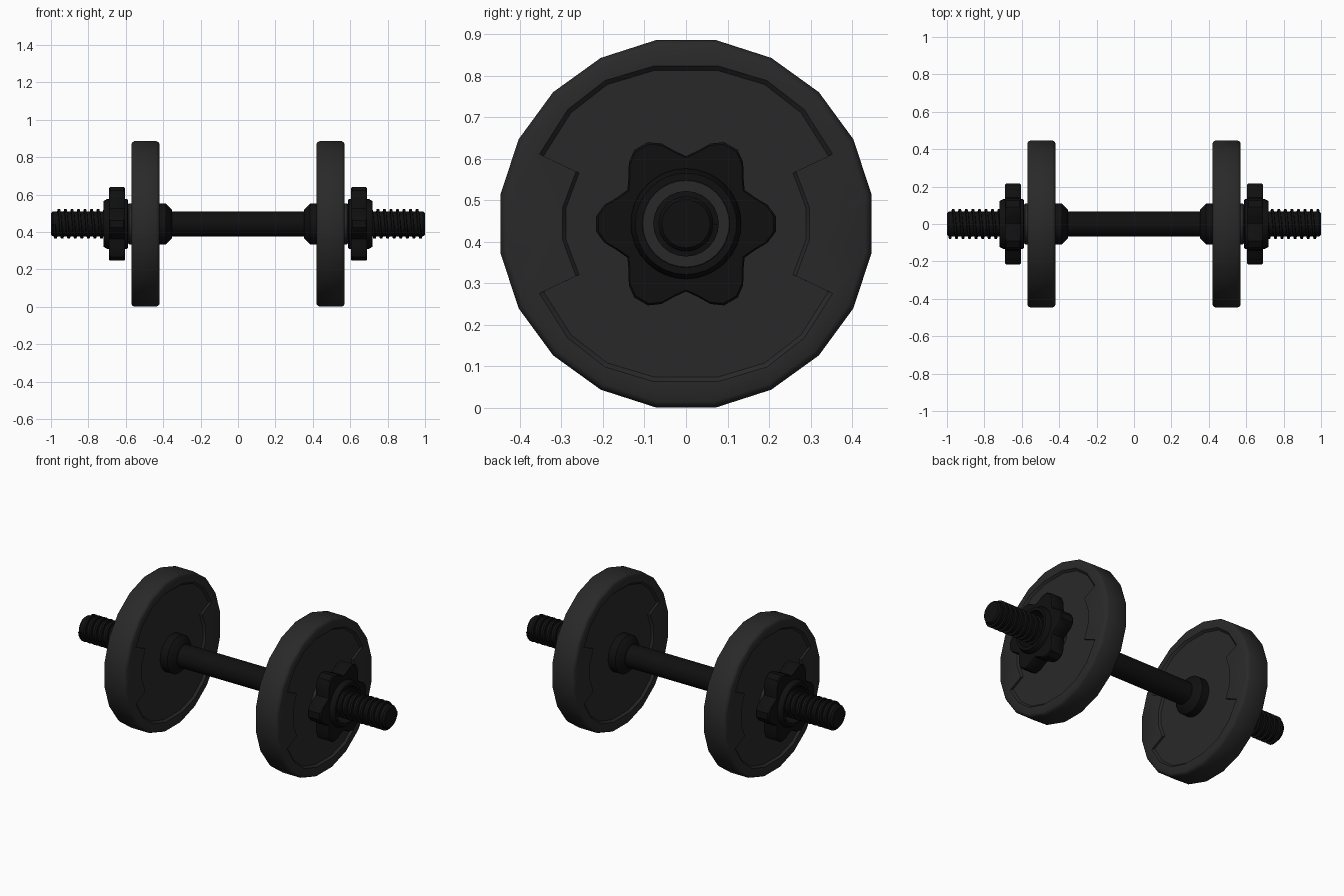
import bpy, bmesh
from math import sin, cos, pi, radians

if "Cube" in bpy.data.objects:
    bpy.data.objects.remove(bpy.data.objects["Cube"])

ZC = 0.443  # height of the bar axis


def material(name, v):
    m = bpy.data.materials.new(name)
    m.diffuse_color = (v, v, v, 1)
    m.use_nodes = True
    m.node_tree.nodes["Principled BSDF"].inputs["Base Color"].default_value = m.diffuse_color
    return m


IRON = material("plate_grey", 0.022)
BLACK = material("bar_black", 0.005)


def finish(bm, name, mat, flip=False, angle=35):
    bmesh.ops.recalc_face_normals(bm, faces=bm.faces)
    me = bpy.data.meshes.new(name)
    bm.to_mesh(me)
    bm.free()
    me.materials.append(mat)
    me.shade_smooth()
    me.set_sharp_from_angle(angle=radians(angle))
    ob = bpy.data.objects.new(name, me)
    bpy.context.collection.objects.link(ob)
    ob.location.z = ZC
    if flip:
        ob.rotation_euler.z = pi
    return ob


def ring(bm, x, pts):
    return [bm.verts.new((x, y, z)) for y, z in pts]


def skin(bm, a, b):
    n = len(a)
    for i in range(n):
        bm.faces.new((a[i], a[(i + 1) % n], b[(i + 1) % n], b[i]))


def circle(r, n, phase=0.0, zs=1.0):
    return [(r * cos(phase + 2 * pi * i / n), zs * r * sin(phase + 2 * pi * i / n)) for i in range(n)]


def lathe(bm, profile, n=32, closed=False):
    rings = [ring(bm, x, circle(r, n)) for x, r in profile]
    for a, b in zip(rings, rings[1:]):
        skin(bm, a, b)
    if closed:
        skin(bm, rings[-1], rings[0])
    else:
        bm.faces.new(rings[0])
        bm.faces.new(rings[-1])


def loop_edges(bm, vs):
    out = []
    for i, v in enumerate(vs):
        w = vs[(i + 1) % len(vs)]
        out.append(bm.edges.get((v, w)) or bm.edges.new((v, w)))
    return out


# Recess outline: one quadrant mirrored four ways, notched at the sides
Q = [(.297, .04), (.265, .126), (.353, .168), (.285, .275), (.195, .345), (.078, .38)]
half = Q + [(-y, z) for y, z in reversed(Q)]
RECESS = half + [(-y, -z) for y, z in half]


def plate(side):
    bm = bmesh.new()
    prof = [(-.075, .437), (-.070, .446), (-.058, .4525), (.058, .4525), (.070, .446), (.075, .437)]
    rings = [ring(bm, .495 + x, circle(r, 20, radians(9), .991)) for x, r in prof]
    for a, b in zip(rings, rings[1:]):
        skin(bm, a, b)
    for outer, x, d in ((rings[0], .42, .012), (rings[-1], .57, -.012)):
        lip = ring(bm, x, RECESS)
        floor = ring(bm, x + d, [(y * .972, z * .972) for y, z in RECESS])
        bmesh.ops.triangle_fill(bm, use_beauty=True, use_dissolve=False,
                                edges=loop_edges(bm, outer) + loop_edges(bm, lip))
        skin(bm, lip, floor)
        bm.faces.new(floor)
    # central boss behind the nut
    lathe(bm, [(.55, .11), (.582, .11), (.588, .104)])
    return finish(bm, "weight_plate", IRON, side < 0)


def nut(side):
    # hollow hub
    bm = bmesh.new()
    lathe(bm, [(.587, .105), (.587, .125), (.593, .133), (.70, .133), (.72, .122), (.72, .105)], closed=True)
    finish(bm, "nut_hub", BLACK, side < 0)
    # six-lobed grip
    bm = bmesh.new()
    lobe = [(-30, .163), (-21, .178), (-13, .202), (-5, .217), (5, .217), (13, .202), (21, .178)]
    star = [(r * cos(radians(60 * k + a)), r * sin(radians(60 * k + a))) for k in range(6) for a, r in lobe]
    hole = circle(.106, len(star), radians(-30))
    loops = [ring(bm, x, [(y * s, z * s) for y, z in star])
             for x, s in ((.605, .975), (.611, 1), (.684, 1), (.69, .975))]
    loops = [ring(bm, .605, hole)] + loops + [ring(bm, .69, hole)]
    for a, b in zip(loops, loops[1:]):
        skin(bm, a, b)
    skin(bm, loops[-1], loops[0])
    finish(bm, "nut_grip", BLACK, side < 0)


def thread(side):
    # helical ridge swept around the bar end
    bm = bmesh.new()
    n, pitch, start, turns = 24, .035, .59, 11
    prev = first = None
    for i in range(n * turns + 1):
        a, x = 2 * pi * i / n, start + pitch * i / n
        sec = [bm.verts.new((x + dx, r * cos(a), r * sin(a)))
               for dx, r in ((0, .06), (.003, .079), (.015, .079), (.018, .06))]
        if prev:
            skin(bm, prev, sec)
        first = first or sec
        prev = sec
    bm.faces.new(first)
    bm.faces.new(prev)
    finish(bm, "bar_thread", BLACK, side < 0)


def collar(side):
    bm = bmesh.new()
    lathe(bm, [(.352, .068), (.354, .078), (.386, .11), (.435, .11)])
    finish(bm, "bar_collar", BLACK, side < 0)


# Bar with chamfered ends
bm = bmesh.new()
lathe(bm, [(-1, .058), (-.99, .066), (.99, .066), (1, .058)])
finish(bm, "bar", BLACK)

for s in (1, -1):
    plate(s)
    nut(s)
    thread(s)
    collar(s)
